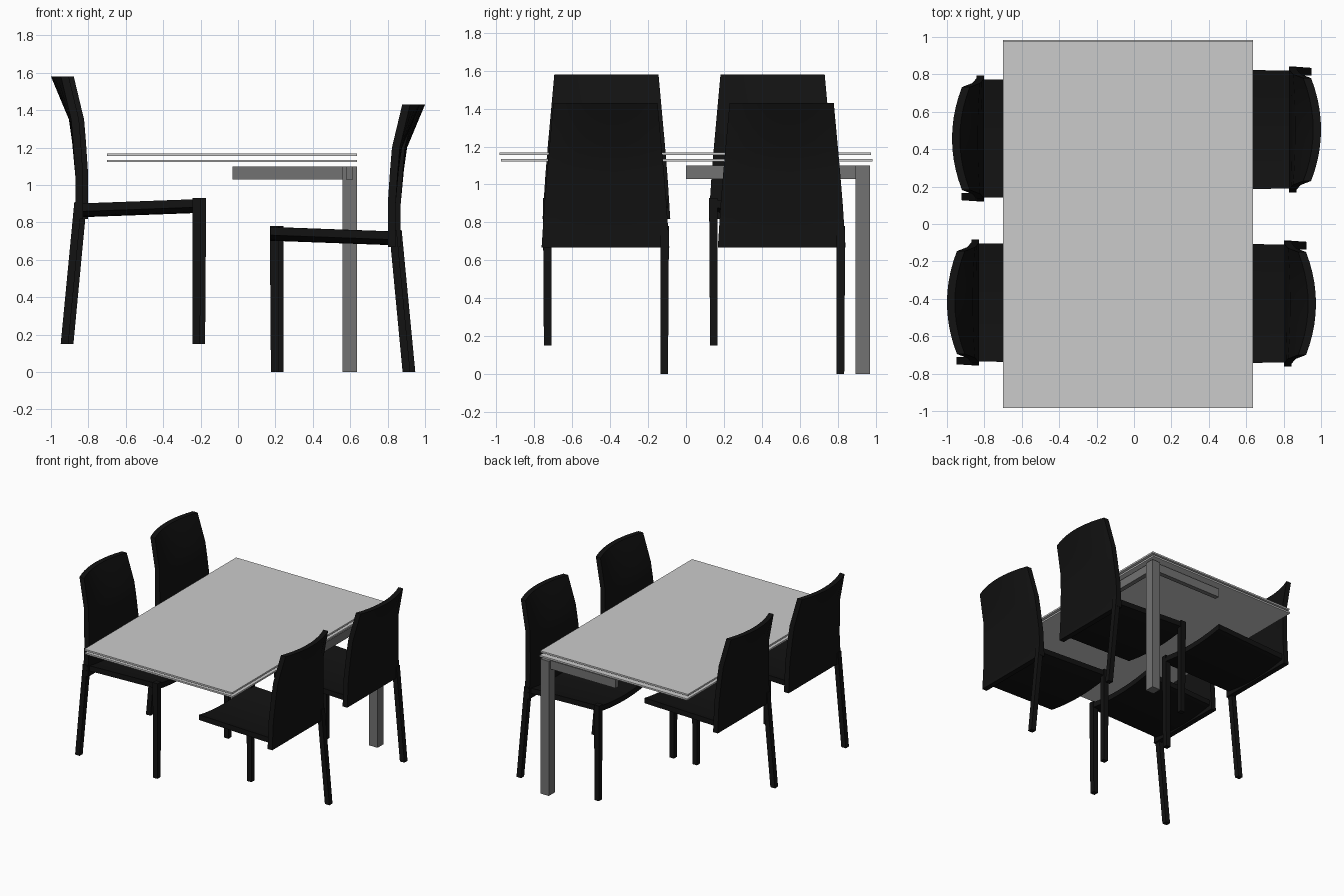
import bpy, bmesh, math
from mathutils import Vector

if "Cube" in bpy.data.objects:
    bpy.data.objects.remove(bpy.data.objects["Cube"])


def material(name, v):
    m = bpy.data.materials.new(name)
    m.diffuse_color = (v, v, v, 1)
    m.use_nodes = True
    m.node_tree.nodes["Principled BSDF"].inputs["Base Color"].default_value = m.diffuse_color
    return m


BLACK = material("black_leather", 0.006)
METAL = material("dark_metal", 0.17)


def to_mesh(bm, name, mat=None):
    bmesh.ops.recalc_face_normals(bm, faces=bm.faces)
    me = bpy.data.meshes.new(name)
    bm.to_mesh(me)
    bm.free()
    if mat:
        me.materials.append(mat)
    return me


def add(me, name, loc=(0, 0, 0), rot=0.0):
    ob = bpy.data.objects.new(name, me)
    ob.location = loc
    ob.rotation_euler = (0, 0, rot)
    bpy.context.collection.objects.link(ob)
    return ob


def prism(name, bottom, top, mat=None):
    """Four-sided bar between two rectangles (x0, x1, y0, y1, z)."""
    bm = bmesh.new()
    rings = []
    for x0, x1, y0, y1, z in (bottom, top):
        rings.append([bm.verts.new((x, y, z)) for x, y in
                      ((x0, y0), (x1, y0), (x1, y1), (x0, y1))])
    a, b = rings
    bm.faces.new(a)
    bm.faces.new(b)
    for i in range(4):
        j = (i + 1) % 4
        bm.faces.new((a[i], a[j], b[j], b[i]))
    return to_mesh(bm, name, mat)


def box(name, x0, x1, y0, y1, z0, z1, mat=None):
    return add(prism(name, (x0, x1, y0, y1, z0), (x0, x1, y0, y1, z1), mat), name)


def curved_sheet(name, rows, bulge_dir, thickness, n=10):
    """Sheet across y from rows (x, z, half_width, bulge), then thickened."""
    bm = bmesh.new()
    grid = []
    for x, z, hw, bulge in rows:
        line = []
        for i in range(n + 1):
            u = 2 * i / n - 1
            line.append(bm.verts.new(
                Vector((x, u * hw, z)) + Vector(bulge_dir) * bulge * (1 - u * u)))
        grid.append(line)
    for r, s in zip(grid, grid[1:]):
        for i in range(n):
            bm.faces.new((r[i], r[i + 1], s[i + 1], s[i]))
    ext = bmesh.ops.extrude_face_region(bm, geom=bm.faces[:], use_keep_orig=True)
    moved = [g for g in ext["geom"] if isinstance(g, bmesh.types.BMVert)]
    bmesh.ops.translate(bm, verts=moved, vec=Vector(bulge_dir) * thickness)
    return to_mesh(bm, name, BLACK)


# Table: two thin tops, one corner leg and two rails
box("upper_table_top", -0.70, 0.635, -0.985, 0.975, 1.155, 1.168)
box("lower_table_top", -0.70, 0.635, -0.975, 0.985, 1.122, 1.135)
box("table_leg", 0.56, 0.635, 0.895, 0.972, 0, 1.10, METAL)
box("back_rail", -0.03, 0.56, 0.915, 0.952, 1.03, 1.10, METAL)
box("side_rail", 0.578, 0.615, 0.0, 0.895, 1.03, 1.10, METAL)

# Chair parts, shared by all four chairs
parts = {
    "seat": curved_sheet("seat", [(0.20, 0.775, 0.325, 0.03),
                                  (0.83, 0.752, 0.315, 0.03)], (0, 0, -1), 0.043),
    "backrest": curved_sheet("backrest", [(0.828, 0.668, 0.337, 0.0),
                                          (0.828, 0.90, 0.322, 0.0),
                                          (0.840, 1.08, 0.307, 0.005),
                                          (0.850, 1.20, 0.296, 0.012),
                                          (0.905, 1.43, 0.275, 0.053)],
                             (1, 0, 0), 0.042),
    "front_leg": prism("front_leg", (0.203, 0.243, 0.290, 0.330, 0),
                       (0.197, 0.243, 0.290, 0.335, 0.78), BLACK),
    "back_leg": prism("back_leg", (0.907, 0.948, 0.290, 0.330, 0),
                      (0.835, 0.875, 0.290, 0.335, 0.76), BLACK),
}

# Chair placements: right pair on the ground, left pair turned and raised
chairs = [
    ("right_back", (0, 0.505, 0), 0),
    ("right_front", (-0.027, -0.425, 0), 0),
    ("left_back", (0.027, 0.457, 0.15), math.pi),
    ("left_front", (0, -0.42, 0.15), math.pi),
]
for side, loc, rot in chairs:
    for part, me in parts.items():
        ob = add(me, f"{side}_chair_{part}", loc, rot)
        if side == "right_back":
            bpy.ops.object.select_all(action='DESELECT')
            ob.select_set(True)
            bpy.context.view_layer.objects.active = ob
            bpy.ops.object.shade_smooth_by_angle(angle=math.radians(30))
